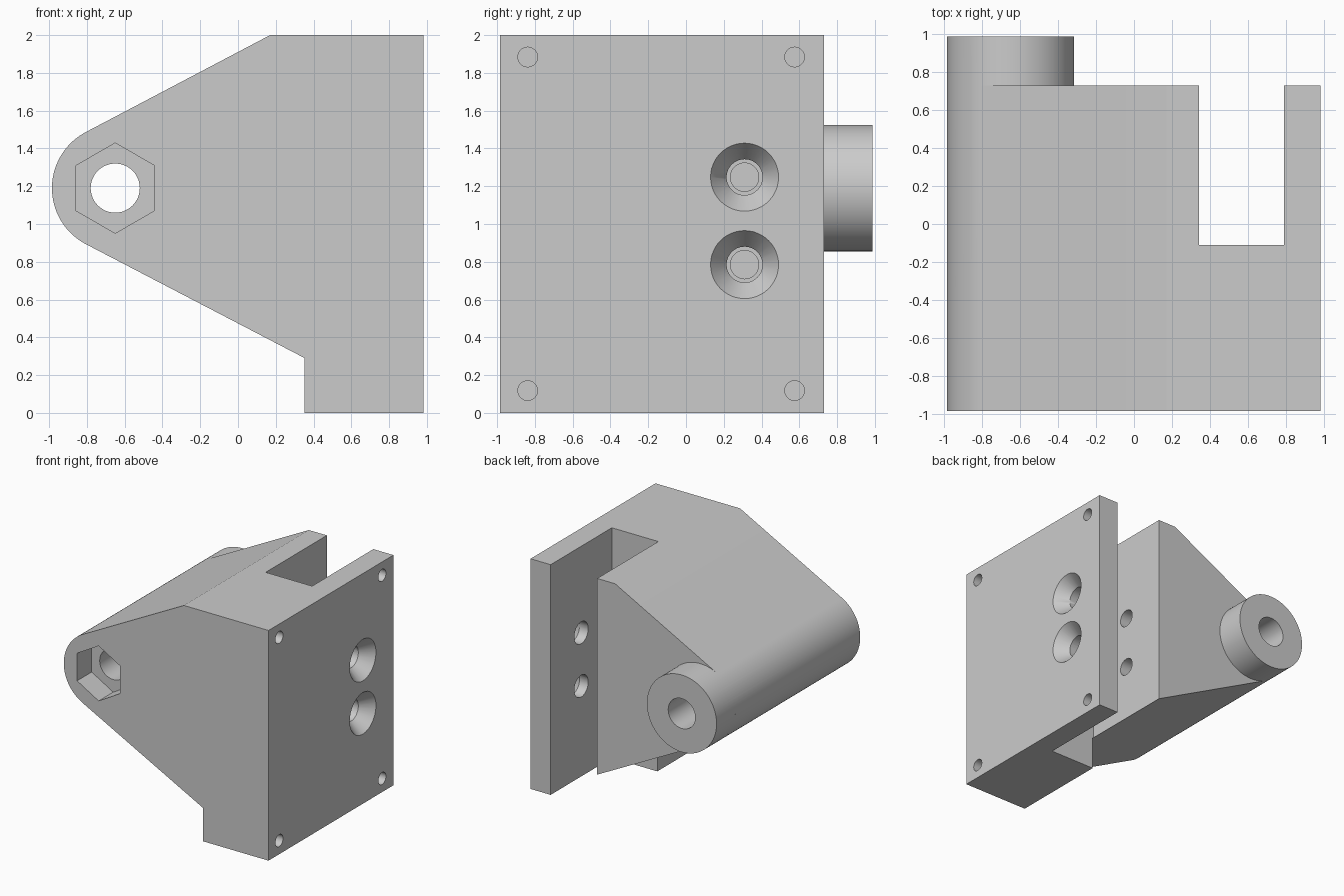
import bpy, bmesh, math
from mathutils import Matrix, Vector

cube = bpy.data.objects.get("Cube")
if cube:
    bpy.data.objects.remove(cube, do_unlink=True)

grey = bpy.data.materials.new("plain grey")
grey.use_nodes = True
colour = (0.6, 0.6, 0.6, 1)
grey.diffuse_color = colour
grey.node_tree.nodes["Principled BSDF"].inputs["Base Color"].default_value = colour

FRONT, BACK, SIDE = -0.985, 0.73, 0.983
BX, BZ, BR = -0.65, 1.19, 0.335      # pivot axis and barrel radius


def finish(name, bm):
    bmesh.ops.recalc_face_normals(bm, faces=bm.faces)
    mesh = bpy.data.meshes.new(name)
    bm.to_mesh(mesh)
    bm.free()
    mesh.materials.append(grey)
    obj = bpy.data.objects.new(name, mesh)
    bpy.context.collection.objects.link(obj)
    return obj


def prism(name, points, y0, y1):
    """Extrude an (x, z) outline along y."""
    bm = bmesh.new()
    face = bm.faces.new([bm.verts.new((x, y0, z)) for x, z in points])
    new = bmesh.ops.extrude_face_region(bm, geom=[face])["geom"]
    verts = [v for v in new if isinstance(v, bmesh.types.BMVert)]
    bmesh.ops.translate(bm, verts=verts, vec=(0, y1 - y0, 0))
    return finish(name, bm)


def ring(radius, count, start=0.0):
    angles = [start + math.tau * i / count for i in range(count)]
    return [(BX + radius * math.cos(a), BZ + radius * math.sin(a)) for a in angles]


def cone_x(name, x0, x1, r0, r1, y, z):
    """Round cutter along x, radius r0 at x0 and r1 at x1."""
    bm = bmesh.new()
    place = Matrix.Translation(((x0 + x1) / 2, y, z)) @ Matrix.Rotation(math.pi / 2, 4, 'Y')
    bmesh.ops.create_cone(bm, cap_ends=True, segments=48, radius1=r0, radius2=r1,
                          depth=x1 - x0, matrix=place)
    return finish(name, bm)


def combine(target, other, operation):
    mod = target.modifiers.new(operation, 'BOOLEAN')
    mod.operation, mod.solver, mod.object = operation, 'EXACT', other
    bpy.context.view_layer.objects.active = target
    bpy.ops.object.modifier_apply(modifier=mod.name)
    bpy.data.objects.remove(other, do_unlink=True)


# Tapered body with rounded nose and a foot under the mounting face
tilt = math.radians(27.7)
first, last = math.pi / 2 + tilt, 1.5 * math.pi - tilt
steps = 40
nose = []
for i in range(steps + 1):
    a = first + (last - first) * i / steps
    nose.append((BX + BR * math.cos(a), BZ + BR * math.sin(a)))
outline = [(SIDE, 0), (SIDE, 2), (0.17, 2)] + nose + [(0.353, 0.29), (0.353, 0)]
body = prism("mounting_bracket", outline, FRONT, BACK)

# Rear pivot barrel
combine(body, prism("pivot_barrel", ring(BR, 96), 0.5, 0.987), 'UNION')

# Pivot bore and hexagonal nut pocket
combine(body, prism("bore_cutter", ring(0.13, 48), -1.2, 1.2), 'DIFFERENCE')
combine(body, prism("nut_cutter", ring(0.239, 6, math.pi / 2), -1.2, FRONT + 0.2), 'DIFFERENCE')

# Vertical slot open at the back
slot = [(0.343, -0.2), (0.79, -0.2), (0.79, 2.2), (0.343, 2.2)]
combine(body, prism("slot_cutter", slot, -0.11, 1.2), 'DIFFERENCE')

# Countersunk clamp screws: clearance through the plate, blind hole beyond the slot
for z in (0.785, 1.248):
    combine(body, cone_x("pilot_cutter", -0.1, 0.6, 0.075, 0.075, 0.31, z), 'DIFFERENCE')
    combine(body, cone_x("clearance_cutter", 0.6, 1.1, 0.095, 0.095, 0.31, z), 'DIFFERENCE')
    combine(body, cone_x("countersink_cutter", SIDE - 0.11, SIDE + 0.011, 0.095, 0.1885, 0.31, z),
            'DIFFERENCE')

# Shallow corner holes in the mounting face
for y in (-0.838, 0.575):
    for z in (0.118, 1.884):
        combine(body, cone_x("corner_cutter", SIDE - 0.12, 1.1, 0.052, 0.052, y, z), 'DIFFERENCE')

# Smooth round walls, crisp edges
bpy.ops.object.select_all(action='DESELECT')
body.select_set(True)
bpy.context.view_layer.objects.active = body
bpy.ops.object.shade_smooth_by_angle(angle=math.radians(25))
